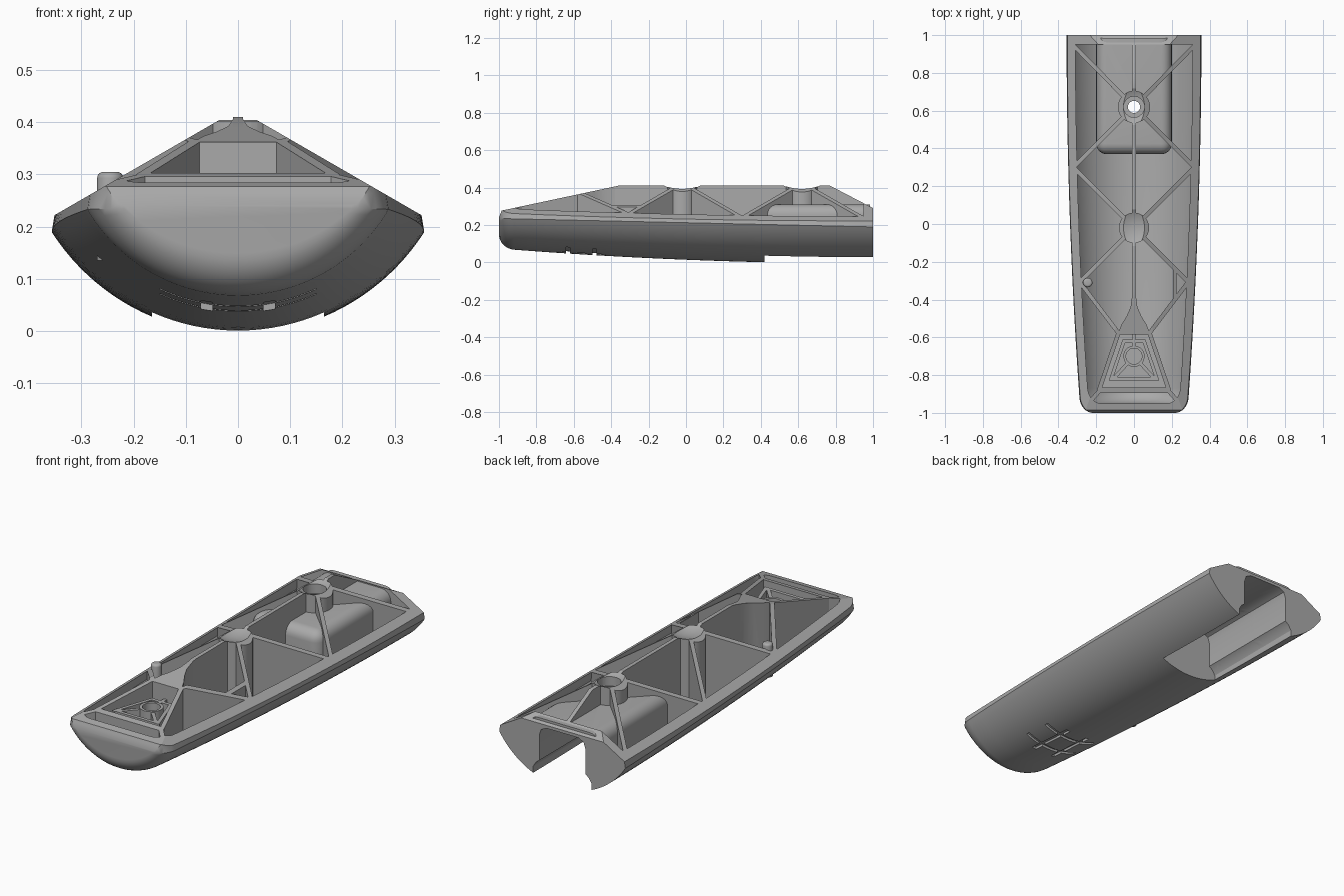
import bpy, bmesh, math
from mathutils import Matrix, Vector

if "Cube" in bpy.data.objects:
    bpy.data.objects.remove(bpy.data.objects["Cube"])

grey = bpy.data.materials.new("plain grey")
grey.use_nodes = True
grey.diffuse_color = (0.4, 0.4, 0.4, 1)
grey.node_tree.nodes["Principled BSDF"].inputs["Base Color"].default_value = (0.4, 0.4, 0.4, 1)

# Planes that bound the pitched top: two sides, ridge, front and rear slopes
ROOF = [((0, 0, 0.425), (0.5, 0, 0.866)), ((0, 0, 0.425), (-0.5, 0, 0.866)),
        ((0, 0, 0.41), (0, 0, 1)), ((0, -0.36, 0.41), (0, -0.213, 1)),
        ((0, 0.77, 0.41), (0, 0.522, 1))]
RIM = [((0, -1, 0.24), (0, -1, 0.4))]


def make(name, bm, planes=()):
    """Clip a closed mesh by planes and turn it into an object."""
    for co, no in planes:
        bmesh.ops.bisect_plane(bm, geom=bm.verts[:] + bm.edges[:] + bm.faces[:], dist=1e-5,
                               plane_co=co, plane_no=Vector(no).normalized(), clear_outer=True)
        bmesh.ops.holes_fill(bm, edges=[e for e in bm.edges if e.is_boundary], sides=0)
    bmesh.ops.recalc_face_normals(bm, faces=bm.faces[:])
    mesh = bpy.data.meshes.new(name)
    bm.to_mesh(mesh)
    bm.free()
    obj = bpy.data.objects.new(name, mesh)
    bpy.context.collection.objects.link(obj)
    mesh.materials.append(grey)
    return obj


def boolean(obj, other, op="DIFFERENCE"):
    mod = obj.modifiers.new("cut", "BOOLEAN")
    mod.object, mod.operation, mod.solver = other, op, "EXACT"
    bpy.context.view_layer.objects.active = obj
    bpy.ops.object.modifier_apply(modifier=mod.name)


def loft(name, side, floor, y0, y1, planes=()):
    """Round-bottomed hull solid, inset by side and floor, with a rounded nose."""
    bm, rings, n = bmesh.new(), [], 40
    ys = [y0 + 0.08 * (1 - math.cos(i * math.pi / 16)) for i in range(9)]
    ys += [ys[-1] + (y1 - ys[-1]) * i / 20 for i in range(1, 21)]
    for y in ys:
        t = min(1, (y - y0) / 0.08)
        nose = 1 - math.sqrt(max(0, 1 - (1 - t) ** 2))
        w = 0.357 - 0.0185 * (1 - y) ** 2 - side - 0.065 * nose
        low = 0.02 * (1 - y) ** 2 - 0.006 + floor + 0.075 * nose
        sag = 0.212 - 0.0225 * y - low
        r = (w * w + sag * sag) / (2 * sag)
        a = math.asin(w / r)
        pts = [(r * math.sin(a * (2 * i / n - 1)), low + r - r * math.cos(a * (2 * i / n - 1)))
               for i in range(n + 1)]
        pts += [(w - 0.005, low + sag + 0.03), (w - 0.005, 0.6),
                (0.005 - w, 0.6), (0.005 - w, low + sag + 0.03)]
        rings.append([bm.verts.new((x, y, z)) for x, z in pts])
    for p, q in zip(rings, rings[1:]):
        for i in range(len(p)):
            j = (i + 1) % len(p)
            bm.faces.new((p[i], p[j], q[j], q[i]))
    bm.faces.new(rings[0])
    bm.faces.new(rings[-1])
    return make(name, bm, planes)


def prism(name, pts, z0=0, z1=0.6, planes=ROOF):
    bm = bmesh.new()
    face = bm.faces.new([bm.verts.new((x, y, z0)) for x, y in pts])
    top = bmesh.ops.extrude_face_region(bm, geom=[face])["geom"]
    for v in top:
        if isinstance(v, bmesh.types.BMVert):
            v.co.z = z1
    return make(name, bm, planes)


def bar(name, a, b, width=0.022, z0=0, z1=0.6):
    a, b = Vector(a), Vector(b)
    d = (b - a).normalized() * width / 2
    s = Vector((-d.y, d.x))
    return prism(name, [a - s, b - s, b + s, a + s], z0, z1)


def disc(name, x, y, r, z0, z1, planes=()):
    pts = [(x + r * math.cos(i * math.pi / 20), y + r * math.sin(i * math.pi / 20)) for i in range(40)]
    return prism(name, pts, z0, z1, planes)


# Helper solids
core = loft("core_helper", 0.01, 0.012, -0.985, 0.985)
hollow = loft("hollow_helper", 0.042, 0.032, -0.95, 0.95)
helpers = [core, hollow]

# Open channel under the rear, extruded along y
profile = [(0.165, -0.1), (0.165, 0.06), (0.15, 0.085), (0.13, 0.1), (0.13, 0.23),
           (0.12, 0.26), (0.09, 0.275)]
profile += [(-x, z) for x, z in reversed(profile)]
bm = bmesh.new()
front = bm.faces.new([bm.verts.new((x, 0.42, z)) for x, z in profile])
ext = bmesh.ops.extrude_face_region(bm, geom=[front])["geom"]
bmesh.ops.translate(bm, vec=(0, 0.7, 0), verts=[v for v in ext if isinstance(v, bmesh.types.BMVert)])
channel = make("channel_helper", bm)
helpers.append(channel)

# Dished cuts over the two ridge bosses
dishes = []
for y in (-0.02, 0.62):
    bm = bmesh.new()
    bmesh.ops.create_uvsphere(bm, u_segments=40, v_segments=32, radius=0.2,
                              matrix=Matrix.Translation((0, y, 0.585)))
    dishes.append(make("dish_helper", bm))
bore = disc("bore_helper", 0, 0.62, 0.032, 0.1, 0.6)
counterbore = disc("counterbore_helper", 0, 0.62, 0.055, 0.345, 0.6)
socket = disc("socket_helper", 0, -0.70, 0.042, 0.2, 0.6)
helpers += dishes + [bore, counterbore, socket]

# Outer shell with channel and shallow underside grooves
shell = loft("hull_shell", 0, 0, -1, 1, ROOF + RIM)
boolean(shell, hollow)
boolean(shell, channel)
grooves = [((-0.15, -0.63), (0.15, -0.63)), ((-0.15, -0.49), (0.15, -0.49)),
           ((-0.06, -0.69), (-0.06, -0.43)), ((0.06, -0.69), (0.06, -0.43))]
for a, b in grooves:
    groove = bar("groove_helper", a, b, 0.022, -0.05, 0.2)
    boolean(groove, core)
    boolean(shell, groove)
    helpers.append(groove)

# Ribs that follow the pitched top
ribs = [bar("ridge_rib", (0, -0.45), (0, 0.97), 0.02)]
for s, side in ((1, "left"), (-1, "right")):
    for label, a, b in (
            ("rear_corner", (0.0, 0.62), (0.325, 0.95)),
            ("rear_middle", (0.0, 0.62), (0.33, 0.29)),
            ("middle_rear", (0.0, -0.02), (0.33, 0.31)),
            ("middle_front", (0.0, -0.02), (0.31, -0.33)),
            ("front_diagonal", (0.30, -0.29), (0.08, -0.58)),
            ("pocket_side", (0.08, -0.57), (0.185, -0.88)),
            ("pocket_corner", (0.18, -0.88), (0.26, -0.97))):
        ribs.append(bar(f"{side}_{label}_rib", (s * a[0], a[1]), (s * b[0], b[1])))
ribs.append(bar("pocket_front_wall", (-0.19, -0.88), (0.19, -0.88), 0.03))
ribs.append(bar("pocket_rear_wall", (-0.085, -0.575), (0.085, -0.575)))
ribs.append(bar("left_gusset", (0.215, -0.40), (0.215, -0.24), 0.018))

# Flared web joining the ridge rib to the front pocket
flare = [(0.01, -0.38), (0.018, -0.44), (0.04, -0.49), (0.065, -0.53), (0.085, -0.58)]
ribs.append(prism("ridge_flare", flare + [(-x, y) for x, y in reversed(flare)]))

# Front pocket floor with a small raised truss
ribs.append(prism("pocket_floor", [(-0.08, -0.57), (0.08, -0.57), (0.185, -0.88), (-0.185, -0.88)],
                  0, 0.25))
for s in (1, -1):
    for a, b in (((0.05, -0.61), (0.125, -0.83)), ((0.0, -0.70), (0.11, -0.82)),
                 ((0.0, -0.62), (0.05, -0.62))):
        ribs.append(bar("truss_bar", (s * a[0], a[1]), (s * b[0], b[1]), 0.018, 0.2, 0.29))
ribs.append(bar("truss_base", (-0.125, -0.82), (0.125, -0.82), 0.018, 0.2, 0.29))
ribs.append(bar("truss_spine", (0, -0.58), (0, -0.70), 0.018, 0.2, 0.29))
ribs.append(disc("pocket_boss", 0, -0.70, 0.056, 0.2, 0.295))

# Ridge bosses
ribs.append(disc("middle_boss", 0, -0.02, 0.08, 0, 0.5, ROOF))
ribs.append(disc("rear_boss", 0, 0.62, 0.085, 0.2, 0.5, ROOF))

# Rounded housing over the channel
bm = bmesh.new()
bmesh.ops.create_cube(bm, size=1, matrix=Matrix.Translation((0, 0.71, 0.105))
                      @ Matrix.Diagonal((0.40, 0.68, 0.41, 1)))
bmesh.ops.bevel(bm, geom=bm.edges[:], offset=0.055, segments=6, profile=0.5, affect="EDGES")
ribs.append(make("channel_housing", bm))

# Trim the inner parts to the hull, then cut channel, dishes and bores
for rib in ribs:
    boolean(rib, core, "INTERSECT")
    ys = [v.co.y for v in rib.data.vertices]
    if not ys:
        continue
    if max(ys) > 0.42:
        for cutter in (channel, bore, counterbore):
            boolean(rib, cutter)
    for y, dish in zip((-0.02, 0.62), dishes):
        if min(ys) < y + 0.1 and max(ys) > y - 0.1:
            boolean(rib, dish)
    if min(ys) < -0.6:
        boolean(rib, socket)

# Locating pin beside the right rim
bm = bmesh.new()
bmesh.ops.create_cone(bm, cap_ends=True, segments=32, radius1=0.025, radius2=0.025, depth=0.17,
                      matrix=Matrix.Translation((-0.245, -0.31, 0.22)))
rim = [e for e in bm.edges if all(v.co.z > 0.3 for v in e.verts)]
bmesh.ops.bevel(bm, geom=rim, offset=0.012, segments=4, profile=0.5, affect="EDGES")
pin = make("locating_pin", bm)

for helper in helpers:
    bpy.data.objects.remove(helper)

# Smooth curved surfaces while keeping edges sharp
bpy.ops.object.select_all(action="DESELECT")
for obj in [shell, pin] + ribs:
    obj.select_set(True)
bpy.context.view_layer.objects.active = shell
bpy.ops.object.shade_smooth_by_angle(angle=math.radians(30))
